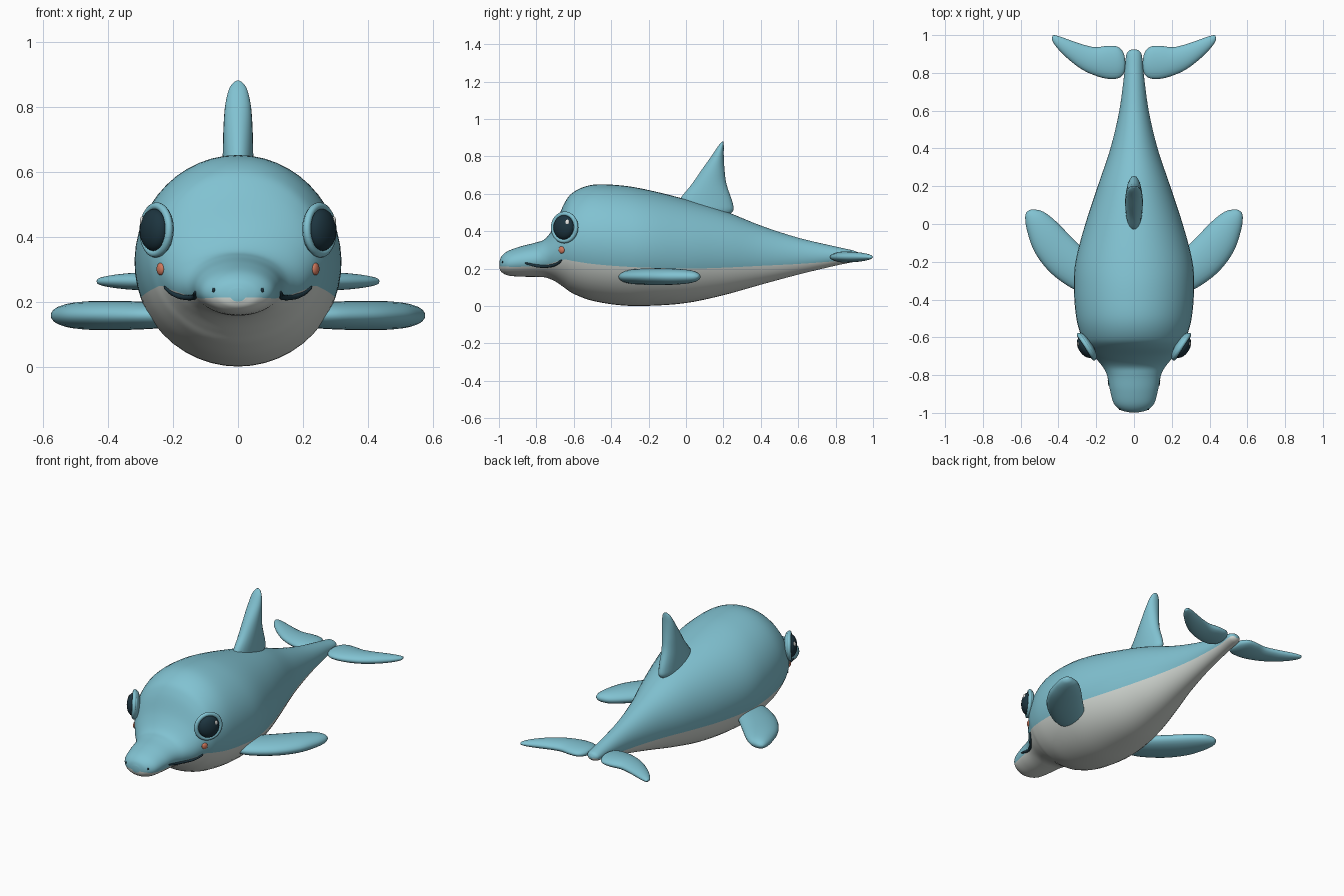
import bpy, bmesh, math
from mathutils import Vector, Matrix

cube = bpy.data.objects.get("Cube")
if cube:
    bpy.data.objects.remove(cube)


def material(name, r, g, b):
    m = bpy.data.materials.new(name)
    m.use_nodes = True
    m.diffuse_color = (r, g, b, 1)
    m.node_tree.nodes["Principled BSDF"].inputs["Base Color"].default_value = (r, g, b, 1)
    return m


TEAL = material("sea_blue", 0.22, 0.54, 0.64)
BELLY = material("pale_belly", 0.66, 0.70, 0.66)
DARK = material("dark_navy", 0.012, 0.035, 0.05)
CORAL = material("coral", 0.62, 0.19, 0.11)
WHITE = material("white", 0.85, 0.85, 0.82)


def spline(rows, steps):
    """Catmull-Rom interpolation of tuples."""
    out = []
    for i in range(len(rows) - 1):
        p0, p1, p2, p3 = (rows[max(i - 1, 0)], rows[i], rows[i + 1],
                          rows[min(i + 2, len(rows) - 1)])
        for k in range(steps):
            t = k / steps
            out.append(tuple(b + 0.5 * t * (c - a + t * (2*a - 5*b + 4*c - d + t * (3*(b - c) + d - a)))
                             for a, b, c, d in zip(p0, p1, p2, p3)))
    out.append(rows[-1])
    return out


def finish(ob, mirror):
    for p in ob.data.polygons:
        p.use_smooth = True
    if mirror:
        mod = ob.modifiers.new("Mirror", "MIRROR")
        mod.use_mirror_merge = False
    return ob


def loft(name, rings, mats, mirror=False, rule=lambda k: 0):
    """Skin a list of equal rings; rule picks the material by position round the ring."""
    bm = bmesh.new()
    vs = [[bm.verts.new(p) for p in ring] for ring in rings]
    n = len(rings[0])
    for a, b in zip(vs, vs[1:]):
        for k in range(n):
            f = bm.faces.new((a[k], a[(k + 1) % n], b[(k + 1) % n], b[k]))
            f.material_index = rule(k)
    bm.faces.new(vs[0])
    bm.faces.new(vs[-1])
    bmesh.ops.recalc_face_normals(bm, faces=bm.faces)
    me = bpy.data.meshes.new(name)
    bm.to_mesh(me)
    bm.free()
    for m in mats:
        me.materials.append(m)
    ob = bpy.data.objects.new(name, me)
    bpy.context.collection.objects.link(ob)
    return finish(ob, mirror)


# Body stations: y, half width, underside z, top z, colour line z
STATIONS = [
    (-.997, .025, .20, .24, .213), (-.985, .07, .18, .268, .212), (-.95, .107, .163, .295, .21),
    (-.88, .127, .157, .32, .21), (-.8, .143, .156, .34, .215), (-.75, .17, .152, .362, .22),
    (-.7, .213, .132, .435, .235), (-.65, .25, .098, .55, .248), (-.6, .277, .065, .61, .24),
    (-.5, .305, .028, .648, .225), (-.35, .318, .004, .645, .212), (-.2, .31, .001, .62, .205),
    (0, .258, .016, .57, .2), (.2, .192, .058, .51, .205), (.4, .125, .114, .43, .215),
    (.6, .078, .168, .365, .225), (.8, .051, .216, .318, .24), (.89, .042, .235, .298, .255),
    (.915, .03, .245, .288, .262), (.925, .01, .257, .272, .264)]
PROFILE = spline(STATIONS, 6)
UPPER, LOWER = 30, 18


def body_ring(s):
    y, w, zb, zt, zs = s
    c, h = (zb + zt) / 2, (zt - zb) / 2
    a = math.asin(max(-.9, min(.9, (zs - c) / h)))
    angles = [a + (math.pi - 2*a) * k / UPPER for k in range(UPPER)]
    angles += [math.pi - a + (math.pi + 2*a) * k / LOWER for k in range(LOWER)]
    return [(w * math.cos(t), y, c + h * math.sin(t)) for t in angles]


def on_body(y, z):
    """Point on the +x flank at this y and z."""
    s = min(PROFILE, key=lambda r: abs(r[0] - y))
    c, h = (s[2] + s[3]) / 2, (s[3] - s[2]) / 2
    return Vector((s[1] * math.sqrt(max(0, 1 - ((z - c) / h) ** 2)), y, z))


loft("body", [body_ring(s) for s in PROFILE], [TEAL, BELLY],
     rule=lambda k: 0 if k < UPPER else 1)


# Fins: each row is leading point, trailing point and half thickness
def fin(name, rows, place, mirror):
    rings = []
    for a, b, c, d, t in spline(rows, 5):
        ring = []
        for k in range(24):
            ang = math.tau * k / 24
            u, v = math.cos(ang) / 2, math.sin(ang)
            ring.append(place((a + c) / 2 + (c - a) * u, (b + d) / 2 + (d - b) * u, t * v))
        rings.append(ring)
    loft(name, rings, [TEAL], mirror)


fin("dorsal_fin", [
    (-.03, .47, .2, .47, .04), (-.04, .53, .25, .505, .046), (-.03, .575, .25, .55, .047),
    (.03, .65, .217, .65, .047), (.085, .73, .206, .73, .045), (.135, .8, .202, .8, .04),
    (.168, .85, .202, .85, .029), (.187, .873, .201, .87, .016), (.194, .88, .199, .879, .004)],
    lambda p, q, t: (t, p, q), False)
fin("pectoral_fins", [
    (.24, -.365, .2, -.2, .038), (.32, -.345, .285, -.115, .043), (.44, -.26, .35, -.05, .045),
    (.525, -.15, .42, .02, .043), (.565, -.04, .48, .065, .035), (.576, .03, .53, .077, .022),
    (.57, .062, .555, .074, .006)],
    lambda p, q, t: (p, q, .157 + t), True)
fin("tail_flukes", [
    (.046, .835, .046, .86, .006), (.055, .795, .055, .905, .018), (.085, .771, .085, .938, .027),
    (.14, .769, .14, .943, .03), (.2, .784, .205, .936, .03), (.27, .815, .27, .95, .028),
    (.34, .866, .335, .972, .025), (.4, .924, .39, .992, .018), (.43, .965, .425, 1.0, .01),
    (.435, .98, .432, .995, .003)],
    lambda p, q, t: (p, q, .262 + t), True)


# Face details, built facing along a normal and mirrored
def blob(name, centre, normal, size, mat, ring=0):
    if ring:
        bpy.ops.mesh.primitive_torus_add(major_radius=ring, minor_radius=size[0],
                                         major_segments=40, minor_segments=12)
    else:
        bpy.ops.mesh.primitive_uv_sphere_add(segments=28, ring_count=16, radius=1)
    ob = bpy.context.object
    ob.name = name
    ob.matrix_world = Matrix()
    rot = Vector(normal).to_track_quat("Z", "Y").to_matrix().to_4x4()
    scale = Matrix() if ring else Matrix.Diagonal((*size, 1))
    ob.data.transform(Matrix.Translation(centre) @ rot @ scale)
    ob.data.materials.append(mat)
    finish(ob, True)


EYE = Vector((.245, -.645, .42))
N = Vector((.84, -.54, .03)).normalized()
T = Vector((.54, .84, 0))
UP = Vector((0, 0, 1))
blob("eye_sockets", EYE, N, (.08, .08, .024), TEAL)
blob("eye_rims", EYE + N * .008, N, (.012,), TEAL, ring=.073)
blob("eyes", EYE + N * .015, N, (.062, .065, .036), DARK)
blob("eye_glints", EYE + N * .037 + T * .036 + UP * .026, N + T * .5, (.011, .015, .006), WHITE)
blob("cheek_spots", on_body(-.665, .3), (.85, -.5, 0), (.018, .019, .01), CORAL)
blob("nostrils", on_body(-.98, .235), (.5, -.85, 0), (.005, .007, .005), DARK)

# Smile line along each side of the snout
SMILE = [(-.665, .246), (-.69, .226), (-.73, .214), (-.78, .213), (-.82, .219), (-.86, .23)]
path = [on_body(y, z) for y, z in spline(SMILE, 4)]
rings = []
for i, p in enumerate(path):
    d = (path[min(i + 1, len(path) - 1)] - path[max(i - 1, 0)]).normalized()
    side = d.cross(UP).normalized()
    up = side.cross(d)
    r = .009 * (.3 + .7 * math.sin(math.pi * i / (len(path) - 1)) ** .5)
    rings.append([p + (side * math.cos(math.tau * k / 10) + up * math.sin(math.tau * k / 10)) * r
                  for k in range(10)])
loft("smile", rings, [DARK], True)
